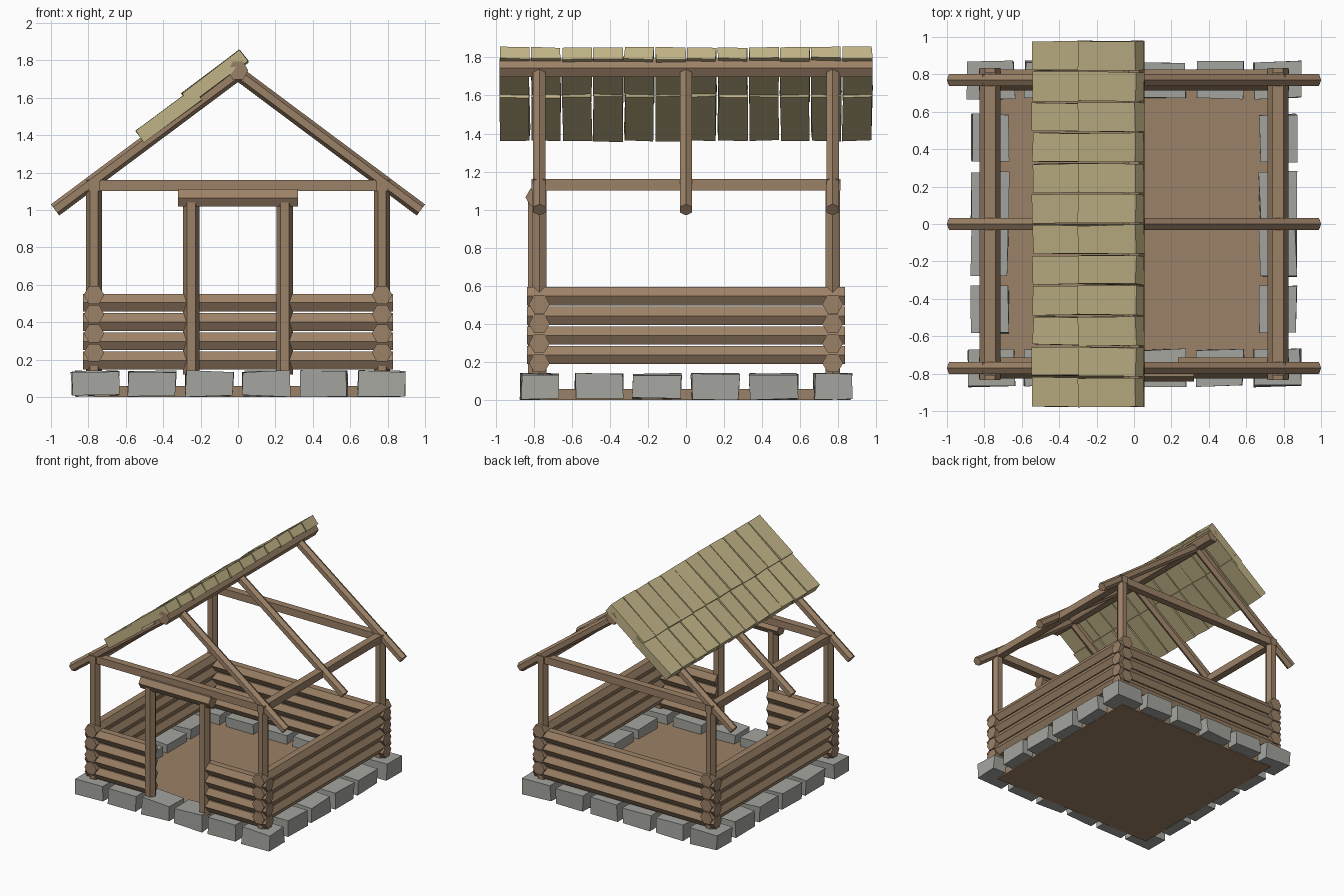
import bpy
import bmesh
import random
from math import cos, sin, pi, atan2
from mathutils import Matrix, Vector, Euler

random.seed(4)
if "Cube" in bpy.data.objects:
    bpy.data.objects.remove(bpy.data.objects["Cube"])


def material(name, rgb):
    m = bpy.data.materials.new(name)
    m.use_nodes = True
    m.diffuse_color = (*rgb, 1)
    m.node_tree.nodes["Principled BSDF"].inputs["Base Color"].default_value = (*rgb, 1)
    return m


WOOD = material("brown wood", (0.33, 0.22, 0.135))
STONE = material("grey stone", (0.37, 0.37, 0.345))
SHINGLE = material("straw shingle", (0.53, 0.45, 0.24))


def finish(bm, name, mat):
    bmesh.ops.recalc_face_normals(bm, faces=bm.faces)
    mesh = bpy.data.meshes.new(name)
    bm.to_mesh(mesh)
    bm.free()
    mesh.materials.append(mat)
    obj = bpy.data.objects.new(name, mesh)
    bpy.context.collection.objects.link(obj)
    return obj


def log(name, a, b, radius, corner, sides=6):
    """Straight log from a to b; one edge of its section points to corner."""
    a, b = Vector(a), Vector(b)
    axis = (b - a).normalized()
    u = Vector(corner)
    u = (u - axis * u.dot(axis)).normalized()
    v = axis.cross(u)
    bm = bmesh.new()
    rings = []
    for p in (a, b):
        angles = [2 * pi * i / sides for i in range(sides)]
        rings.append([bm.verts.new(p + radius * (u * cos(t) + v * sin(t))) for t in angles])
    for i in range(sides):
        j = (i + 1) % sides
        bm.faces.new((rings[0][i], rings[0][j], rings[1][j], rings[1][i]))
    bm.faces.new(rings[0])
    bm.faces.new(rings[1])
    return finish(bm, name, WOOD)


def block(name, center, size, mat, rot=(0, 0, 0), jitter=0.0):
    """Box with slightly uneven corners."""
    bm = bmesh.new()
    bmesh.ops.create_cube(bm, size=1)
    bm.transform(Matrix.Diagonal((*size, 1)))
    for v in bm.verts:
        v.co += Vector([random.uniform(-jitter, jitter) for _ in range(3)])
    bm.transform(Matrix.Translation(center) @ Euler(rot).to_matrix().to_4x4())
    return finish(bm, name, mat)


X, Y, Z = Vector((1, 0, 0)), Vector((0, 1, 0)), Vector((0, 0, 1))
W = 0.77  # half distance between wall centre lines

# Floor slab
block("floor", (0, 0, 0.03), (2 * W, 2 * W, 0.06), WOOD)

# Foundation stones around the edge
for s in (-1, 1):
    for i in range(6):
        x = (i - 2.5) * 0.306
        block("foundation_stone", (x, s * W, 0.072), (0.25, 0.195, 0.13), STONE, jitter=0.007)
    for i in range(4):
        y = (i - 1.5) * 0.306
        block("foundation_stone", (s * W, y, 0.072), (0.195, 0.25, 0.13), STONE, jitter=0.007)

# Log walls, with the front split by the doorway
for i in range(4):
    z = 0.195 + i * 0.103
    for s in (-1, 1):
        log("side_wall_log", (s * W, -0.835, z + 0.042), (s * W, 0.835, z + 0.042), 0.055, X)
        log("front_wall_log", (s * 0.235, -W, z), (s * 0.83, -W, z), 0.055, Y)
    log("back_wall_log", (-0.83, W, z), (0.83, W, z), 0.055, Y)

# Corner posts, door frame
for sx in (-1, 1):
    for sy in (-1, 1):
        log("corner_post", (sx * W, sy * W, 0.14), (sx * W, sy * W, 1.13), 0.044, X)
    log("door_post", (sx * 0.25, -0.79, 0.12), (sx * 0.25, -0.79, 1.04), 0.045, X)
log("door_lintel", (-0.322, -0.79, 1.065), (0.322, -0.79, 1.065), 0.053, Y)

# Top plates
for s in (-1, 1):
    block("cross_beam", (0, s * W, 1.131), (1.62, 0.06, 0.06), WOOD)
    block("side_beam", (s * W, 0, 1.131), (0.06, 1.62, 0.06), WOOD)

# Rafters and ridge
EAVE, PEAK = 1.0, 1.73
for y in (-W, 0, W):
    for s in (-1, 1):
        log("rafter", (s * 0.978, y, EAVE), (0, y, PEAK), 0.037, Z)
log("ridge_beam", (0, -0.978, 1.745), (0, 0.978, 1.745), 0.055, X)

# Two courses of shingles on one slope
slope = -atan2(PEAK - EAVE, 0.978)
for name, x, z in (("lower_shingle", -0.367, 1.507), ("upper_shingle", -0.123, 1.708)):
    for i in range(12):
        y = (i - 5.5) * 0.1635
        rot = (random.uniform(-0.02, 0.02), slope + random.uniform(-0.015, 0.015),
               random.uniform(-0.015, 0.015))
        block(name, (x, y, z), (0.385, 0.153, 0.075), SHINGLE, rot, 0.004)
